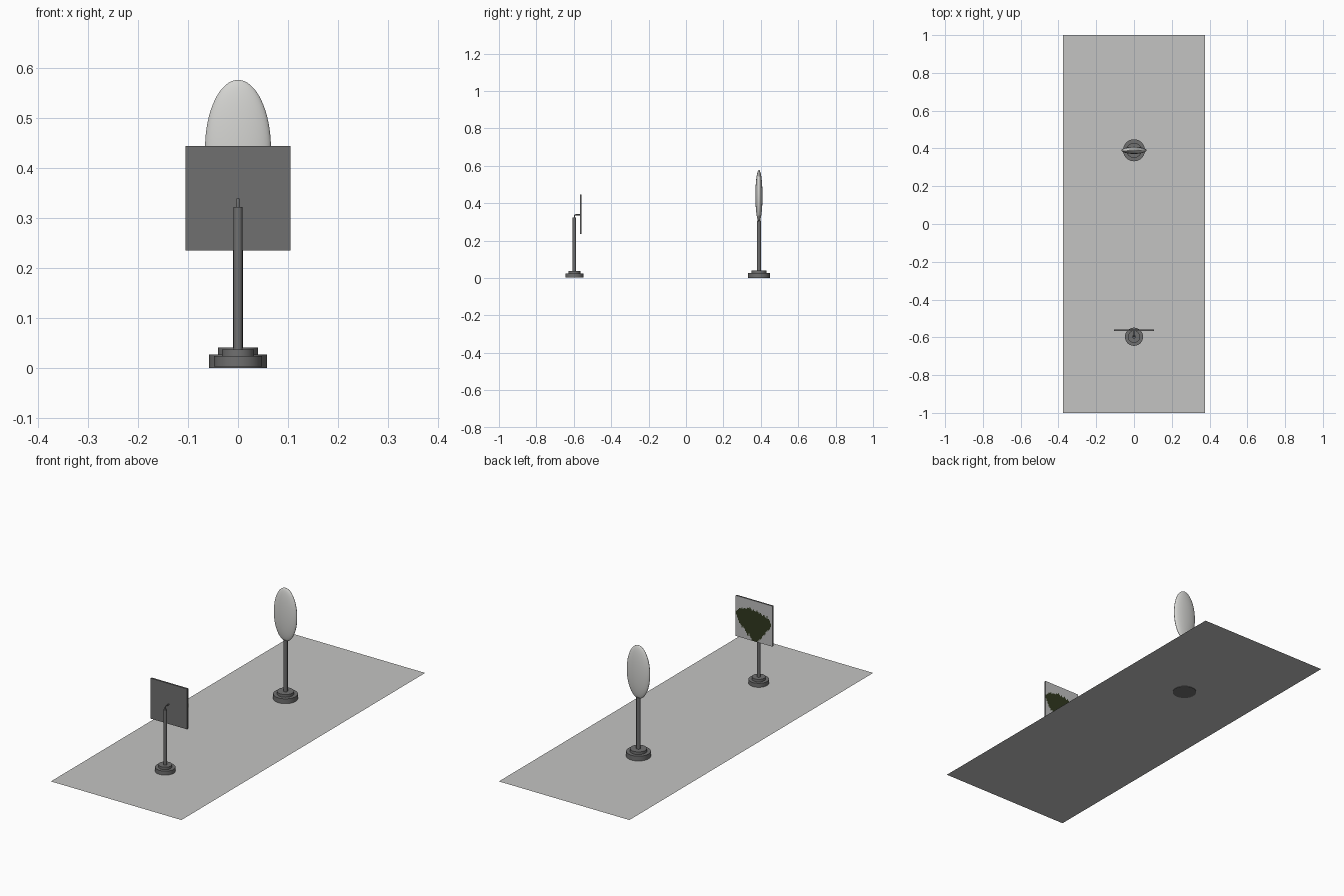
import bpy, bmesh, math
from mathutils import Vector

if "Cube" in bpy.data.objects:
    bpy.data.objects.remove(bpy.data.objects["Cube"])


def material(name, rgb):
    m = bpy.data.materials.new(name)
    m.diffuse_color = (*rgb, 1)
    m.use_nodes = True
    m.node_tree.nodes["Principled BSDF"].inputs["Base Color"].default_value = m.diffuse_color
    return m


DARK = material("dark grey metal", (0.16, 0.16, 0.16))
BOARD = material("light grey board", (0.55, 0.55, 0.54))
GLASS = material("pale glass", (0.66, 0.66, 0.64))
PAPER = material("screen paper", (0.52, 0.52, 0.52))
GREEN = material("dark green image", (0.03, 0.04, 0.014))


def finish(name, bm, *mats, smooth=True):
    me = bpy.data.meshes.new(name)
    bmesh.ops.recalc_face_normals(bm, faces=bm.faces)
    bm.to_mesh(me)
    bm.free()
    ob = bpy.data.objects.new(name, me)
    bpy.context.collection.objects.link(ob)
    for m in mats:
        me.materials.append(m)
    if smooth:
        bpy.ops.object.select_all(action='DESELECT')
        ob.select_set(True)
        bpy.context.view_layer.objects.active = ob
        bpy.ops.object.shade_smooth_by_angle(angle=math.radians(35))
    return ob


def lathe(name, y, profile, mat, sides=48):
    """Spin an (r, z) profile around a vertical axis at (0, y)."""
    bm = bmesh.new()
    vs = [bm.verts.new((r, y, z)) for r, z in profile]
    es = [bm.edges.new(p) for p in zip(vs, vs[1:])]
    bmesh.ops.spin(bm, geom=vs + es, cent=(0, y, 0), axis=(0, 0, 1),
                   angle=math.tau, steps=sides)
    bmesh.ops.remove_doubles(bm, verts=bm.verts, dist=1e-5)
    return finish(name, bm, mat)


def stand(name, y, z0, r1, z1, r2, z2, rp, top):
    """Two-step round foot with a thin post."""
    return lathe(name, y, [(0, z0), (r1, z0), (r1, z1), (r2, z1), (r2, z2),
                           (rp, z2), (rp, top), (0, top)], DARK)


# Flat table board, with the lens foot poking just through it
bm = bmesh.new()
q = [bm.verts.new((x, y, 0.002)) for x, y in
     ((-.375, -1), (.375, -1), (.375, 1), (-.375, 1))]
bm.faces.new(q)
finish("table_board", bm, BOARD, smooth=False)

# Stands
LENS_Y, POST_Y = 0.39, -0.597
stand("lens_stand", LENS_Y, 0.0, .058, .027, .040, .041, .0105, .308)
stand("screen_stand", POST_Y, 0.003, .048, .024, .032, .037, .009, .323)

# Lens: flattened ellipsoid
bm = bmesh.new()
bmesh.ops.create_uvsphere(bm, u_segments=48, v_segments=32, radius=1)
for v in bm.verts:
    v.co = Vector((v.co.x * .066, LENS_Y + v.co.y * .019, .439 + v.co.z * .138))
finish("lens", bm, GLASS)

# Bent wire joining the screen to its post
cu = bpy.data.curves.new("screen_hook", 'CURVE')
cu.dimensions = '3D'
cu.bevel_depth = 0.003
cu.bevel_resolution = 3
cu.use_fill_caps = True
sp = cu.splines.new('POLY')
path = [(POST_Y, .318), (POST_Y, .332), (POST_Y + .002, .336),
        (POST_Y + .006, .338), (-.565, .338)]
sp.points.add(len(path) - 1)
for p, (y, z) in zip(sp.points, path):
    p.co = (0, y, z, 1)
hook = bpy.data.objects.new("screen_hook", cu)
cu.materials.append(DARK)
bpy.context.collection.objects.link(hook)

# Screen panel
X, Z0, Z1, YF, YB = .105, .235, .445, -.567, -.559
bm = bmesh.new()
bmesh.ops.create_cube(bm, size=1)
for v in bm.verts:
    v.co = Vector((v.co.x * 2 * X, (YF + YB) / 2 + v.co.y * (YB - YF),
                   (Z0 + Z1) / 2 + v.co.z * (Z1 - Z0)))
finish("screen_panel", bm, DARK, smooth=False)

# Projected image: square cells coloured by an outline (u from +x, v up)
OUTLINE = [(0, .57), (.05, .66), (.12, .71), (.25, .75), (.38, .79), (.58, .76),
           (.72, .72), (.86, .68), (.93, .62), (.99, .54), (.96, .47),
           (.87, .35), (.73, .17), (.58, 0), (.44, 0), (.40, .07),
           (.33, .14), (.14, .31), (.05, .44)]


def inside(u, v):
    hit = False
    for (a, b), (c, d) in zip(OUTLINE, OUTLINE[1:] + OUTLINE[:1]):
        if (b > v) != (d > v) and u < a + (v - b) * (c - a) / (d - b):
            hit = not hit
    return hit


N = 32
bm = bmesh.new()
grid = [[bm.verts.new((X - 2 * X * i / N, YB + .001, Z0 + (Z1 - Z0) * j / N))
         for i in range(N + 1)] for j in range(N + 1)]
for j in range(N):
    for i in range(N):
        f = bm.faces.new((grid[j][i], grid[j][i + 1],
                          grid[j + 1][i + 1], grid[j + 1][i]))
        # slight wobble gives the leafy, stepped border
        w = .018 * math.sin(i * 2.3 + j * 1.1)
        f.material_index = int(inside((i + .5) / N + w, (j + .5) / N + w))
# an open sheet has no inside, so aim its normals at +y directly
for f in bm.faces:
    f.normal_update()
    if f.normal.y < 0:
        f.normal_flip()
me = bpy.data.meshes.new("screen_image")
bm.to_mesh(me)
bm.free()
me.materials.append(PAPER)
me.materials.append(GREEN)
bpy.context.collection.objects.link(bpy.data.objects.new("screen_image", me))
